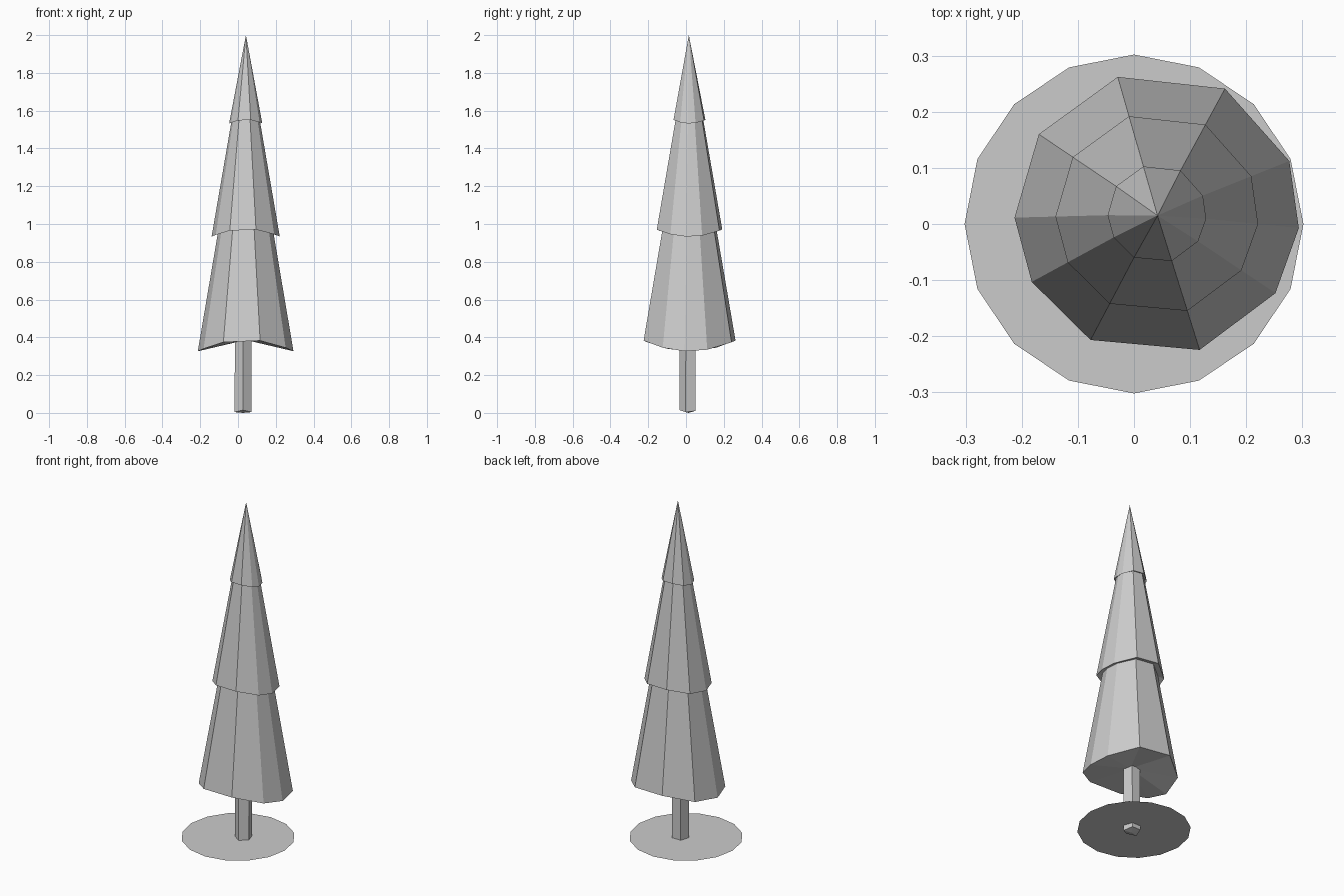
import bpy, bmesh
from math import radians, sin, cos

if "Cube" in bpy.data.objects:
    bpy.data.objects.remove(bpy.data.objects["Cube"])

CX, CY = 0.041, 0.018                      # axis of the leaning foliage
ANGLES = [-178.5, -151.5, -117.8, -72.6, -33.8, -5.7, 21.8, 61.5, 106, 146]


def make_object(name, bm):
    bmesh.ops.recalc_face_normals(bm, faces=bm.faces[:])
    mesh = bpy.data.meshes.new(name)
    bm.to_mesh(mesh)
    bm.free()
    obj = bpy.data.objects.new(name, mesh)
    bpy.context.collection.objects.link(obj)
    return obj


def ring(bm, radius, z, droop, angles=ANGLES, cx=CX, cy=CY):
    # ring that droops towards its left and right sides
    return [bm.verts.new((cx + radius * cos(radians(a)), cy + radius * sin(radians(a)),
                          z - droop * cos(radians(a)) ** 2)) for a in angles]


def bridge(bm, a, b):
    n = len(a)
    for i in range(n):
        j = (i + 1) % n
        bm.faces.new((a[i], a[j], b[j], b[i]))


def fan(bm, loop, point):
    tip = bm.verts.new(point)
    for i in range(len(loop)):
        bm.faces.new((loop[i], loop[(i + 1) % len(loop)], tip))


# foliage: three stepped tiers (radius, rim height, droop)
bm = bmesh.new()
profile = [(0.254, 0.388, 0.062),
           (0.148, 0.980, 0.030), (0.181, 0.974, 0.041),
           (0.076, 1.556, 0.014), (0.088, 1.553, 0.021)]
rings = [ring(bm, *p) for p in profile]
for low, high in zip(rings, rings[1:]):
    bridge(bm, low, high)
fan(bm, rings[-1], (0.042, 0.015, 2.0))
fan(bm, rings[0], (CX, CY, 0.386))
make_object("foliage", bm)

# trunk: five-sided post
bm = bmesh.new()
five = [-90 + 72 * i for i in range(5)]
base = ring(bm, 0.047, 0.015, 0.012, five, 0.026, 0.013)
top = ring(bm, 0.046, 0.42, 0, five, 0.028, 0.013)
bridge(bm, base, top)
fan(bm, base, (0.026, 0.013, 0.0))
bm.faces.new(top)
make_object("trunk", bm)

# ground patch: flat sixteen-sided disc
bpy.ops.mesh.primitive_circle_add(vertices=16, radius=0.302, fill_type='NGON',
                                  location=(0, 0, 0.035))
bpy.context.object.name = "ground_patch"
